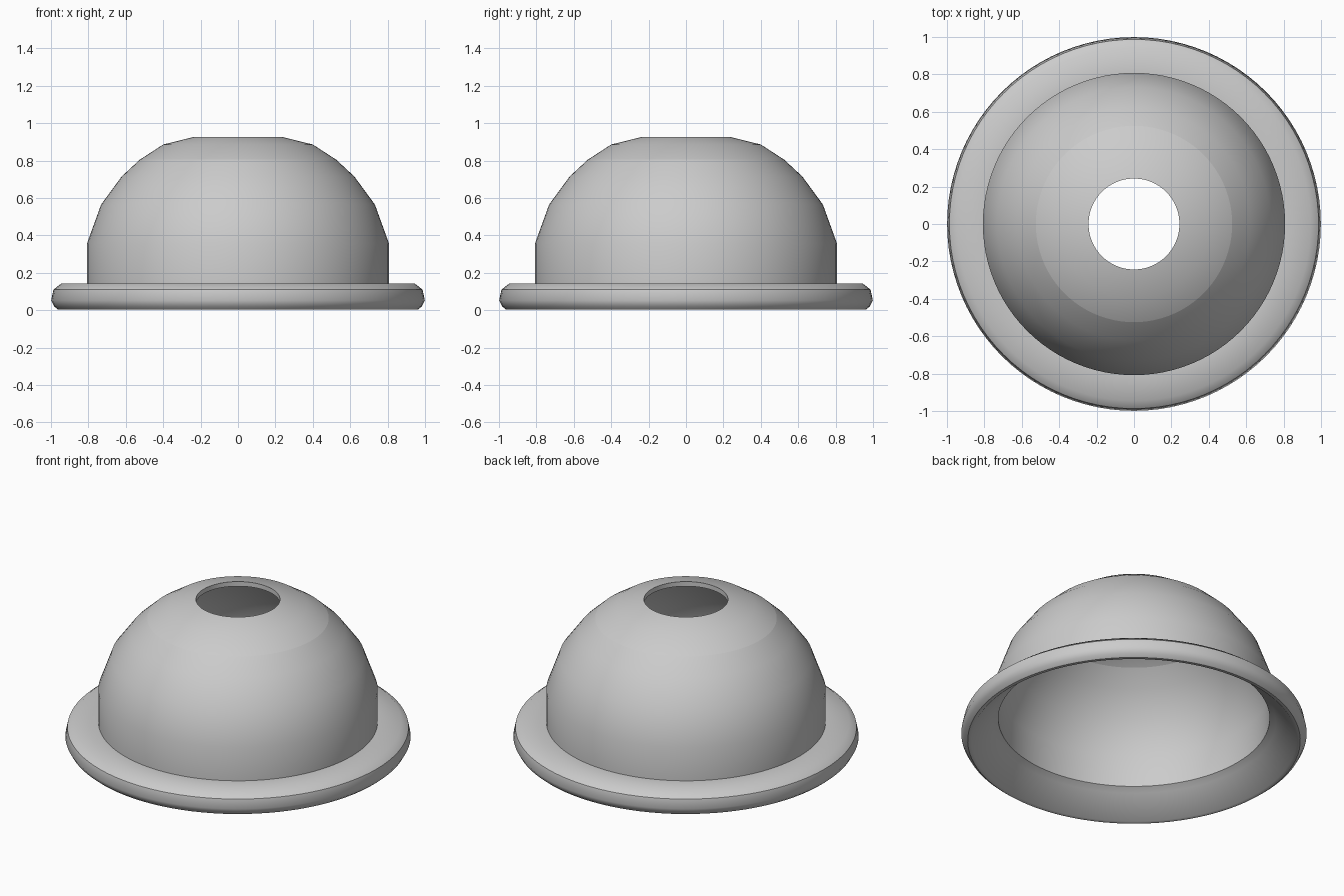
import bpy, bmesh, math

if "Cube" in bpy.data.objects:
    bpy.data.objects.remove(bpy.data.objects["Cube"])

SIDES = 96


def lathe(name, profile, angle=40):
    """Revolve a closed (radius, z) profile around the z axis."""
    bm = bmesh.new()
    rings = [[bm.verts.new((r * math.cos(2 * math.pi * i / SIDES),
                            r * math.sin(2 * math.pi * i / SIDES), z))
              for i in range(SIDES)] for r, z in profile]
    for a, b in zip(rings, rings[1:] + rings[:1]):
        for i in range(SIDES):
            j = (i + 1) % SIDES
            bm.faces.new((a[i], a[j], b[j], b[i]))
    bmesh.ops.recalc_face_normals(bm, faces=bm.faces)
    mesh = bpy.data.meshes.new(name)
    bm.to_mesh(mesh)
    bm.free()
    ob = bpy.data.objects.new(name, mesh)
    bpy.context.collection.objects.link(ob)
    bpy.context.view_layer.objects.active = ob
    ob.select_set(True)
    bpy.ops.object.shade_smooth_by_angle(angle=math.radians(angle))
    ob.select_set(False)
    return ob


# Hollow bell: outer wall up to the hole, inner wall down to the flared
# mouth, then around the rounded rim
outer = [(0.808, 0.143), (0.808, 0.355), (0.732, 0.565), (0.622, 0.715),
         (0.525, 0.805), (0.40, 0.886), (0.243, 0.925)]
inner = [(0.243, 0.895), (0.39, 0.862), (0.512, 0.785), (0.604, 0.698),
         (0.710, 0.553), (0.785, 0.35), (0.785, 0.15), (0.82, 0.125)]
rim = [(0.94, 0.005), (0.962, 0.003), (0.982, 0.02), (0.999, 0.052),
       (0.987, 0.11), (0.945, 0.143)]
bell = lathe("bell_shade", outer + inner + rim)

# The cap ring has a shading seam at its lower edge, inside and out
for e in bell.data.edges:
    radii = [math.hypot(*bell.data.vertices[v].co[:2]) for v in e.vertices]
    if all(abs(r - 0.525) < 0.002 or abs(r - 0.512) < 0.002 for r in radii):
        e.use_edge_sharp = True
